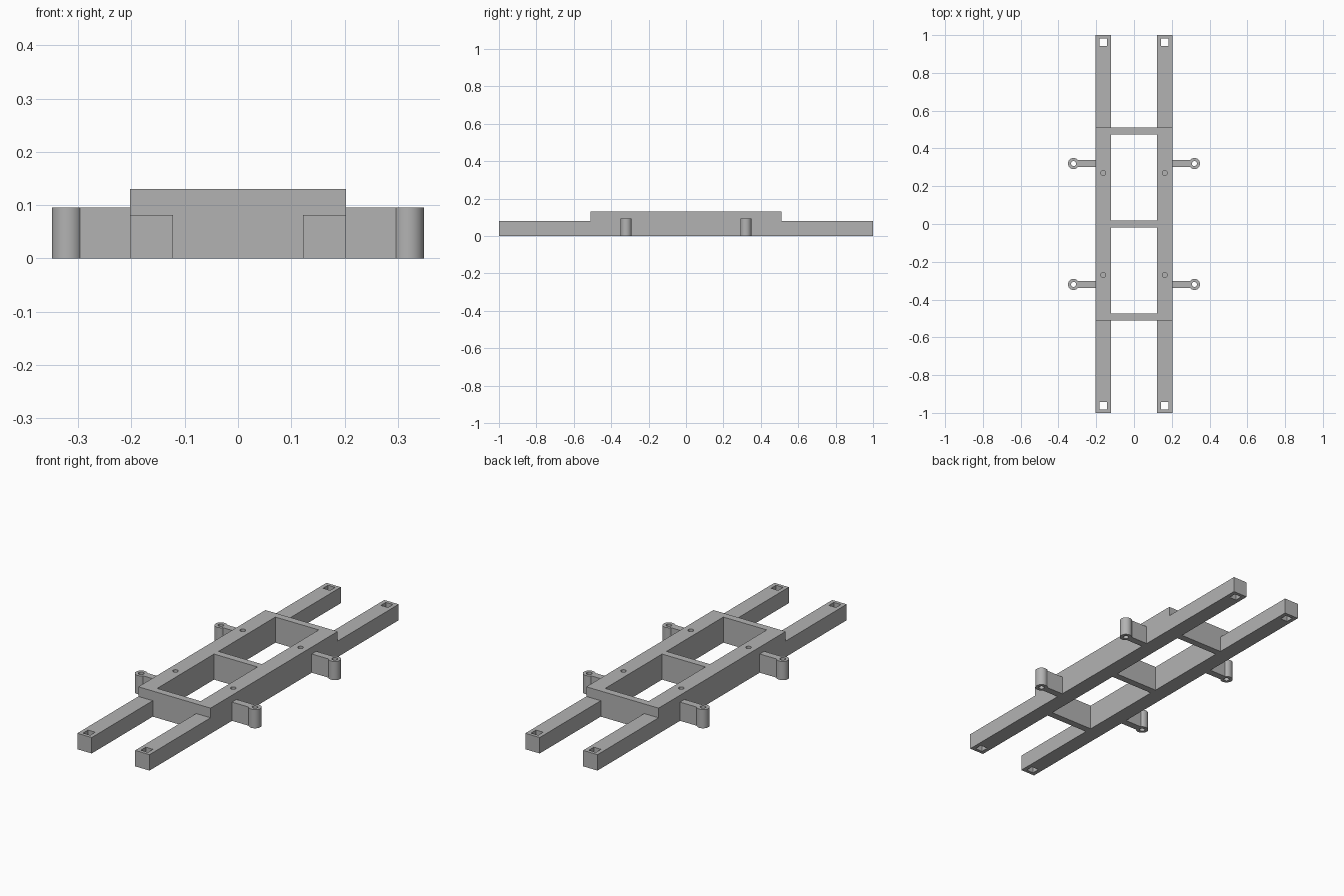
import bpy
import bmesh
import math

old = bpy.data.objects.get("Cube")
if old:
    bpy.data.objects.remove(old, do_unlink=True)

GREY = (0.45, 0.45, 0.45, 1.0)
grey = bpy.data.materials.new("plain grey")
grey.use_nodes = True
grey.diffuse_color = GREY
grey.node_tree.nodes["Principled BSDF"].inputs["Base Color"].default_value = GREY

# Main dimensions
INNER, OUTER = 0.122, 0.203
RAIL_X = (INNER + OUTER) / 2
LOW, HIGH, MOUNT = 0.081, 0.13, 0.095
DECK = 0.51
BAR = 0.036
LUG_X, LUG_Y, LUG_R = 0.32, 0.32, 0.0295


def add_object(name, bm):
    bmesh.ops.recalc_face_normals(bm, faces=bm.faces)
    mesh = bpy.data.meshes.new(name)
    bm.to_mesh(mesh)
    bm.free()
    mesh.materials.append(grey)
    obj = bpy.data.objects.new(name, mesh)
    bpy.context.collection.objects.link(obj)
    return obj


def box(name, low, high):
    bm = bmesh.new()
    bmesh.ops.create_cube(bm, size=1)
    for v in bm.verts:
        v.co = [a + (c + 0.5) * (b - a) for a, b, c in zip(low, high, v.co)]
    return add_object(name, bm)


def cylinder(name, x, y, z0, z1, radius, sides=48):
    bm = bmesh.new()
    bmesh.ops.create_cone(bm, cap_ends=True, segments=sides,
                          radius1=radius, radius2=radius, depth=z1 - z0)
    bmesh.ops.translate(bm, verts=bm.verts, vec=(x, y, (z0 + z1) / 2))
    return add_object(name, bm)


def side_profile(name, points, x0, x1):
    """Extrude a y-z outline from x0 to x1."""
    bm = bmesh.new()
    face = bm.faces.new([bm.verts.new((x0, y, z)) for y, z in points])
    ext = bmesh.ops.extrude_face_region(bm, geom=[face])
    moved = [g for g in ext["geom"] if isinstance(g, bmesh.types.BMVert)]
    bmesh.ops.translate(bm, verts=moved, vec=(x1 - x0, 0, 0))
    return add_object(name, bm)


def select_only(obj):
    bpy.ops.object.select_all(action='DESELECT')
    obj.select_set(True)
    bpy.context.view_layer.objects.active = obj


def cut(obj, cutter):
    mod = obj.modifiers.new("hole", 'BOOLEAN')
    mod.operation = 'DIFFERENCE'
    mod.solver = 'EXACT'
    mod.object = cutter
    select_only(obj)
    bpy.ops.object.modifier_apply(modifier=mod.name)
    bpy.data.objects.remove(cutter, do_unlink=True)


def smooth(obj):
    select_only(obj)
    bpy.ops.object.shade_smooth_by_angle(angle=math.radians(30))


half = [(DECK, HIGH), (DECK, LOW), (1, LOW), (1, 0)]
outline = half + [(-y, z) for y, z in reversed(half)]

for side, sx in (("left", 1), ("right", -1)):
    # Stepped rail with square end holes and blind screw holes
    rail = side_profile(side + "_rail", outline, sx * INNER, sx * OUTER)
    for sy in (-1, 1):
        x, y, h = sx * RAIL_X, sy * 0.963, 0.02
        cut(rail, box("square_cutter", (x - h, y - h, -0.1), (x + h, y + h, 0.2)))
        cut(rail, cylinder("screw_cutter", x, sy * 0.27, 0.05, 0.2, 0.013, 32))
    smooth(rail)

    # Side mounts: an arm and a bored lug
    for end, sy in (("front", -1), ("back", 1)):
        y = sy * LUG_Y
        x0, x1 = sorted((sx * OUTER, sx * (LUG_X - 0.022)))
        box(f"{end}_{side}_mount_arm", (x0, y - 0.018, 0), (x1, y + 0.018, MOUNT))
        lug = cylinder(f"{end}_{side}_mount_lug", sx * LUG_X, y, 0, MOUNT, LUG_R)
        cut(lug, cylinder("bore_cutter", sx * LUG_X, y, -0.1, 0.2, 0.0135, 32))
        smooth(lug)

# Crossbars between the rails
for name, y in (("front", -DECK + BAR / 2), ("middle", 0), ("back", DECK - BAR / 2)):
    box(name + "_crossbar", (-INNER, y - BAR / 2, 0), (INNER, y + BAR / 2, HIGH))
